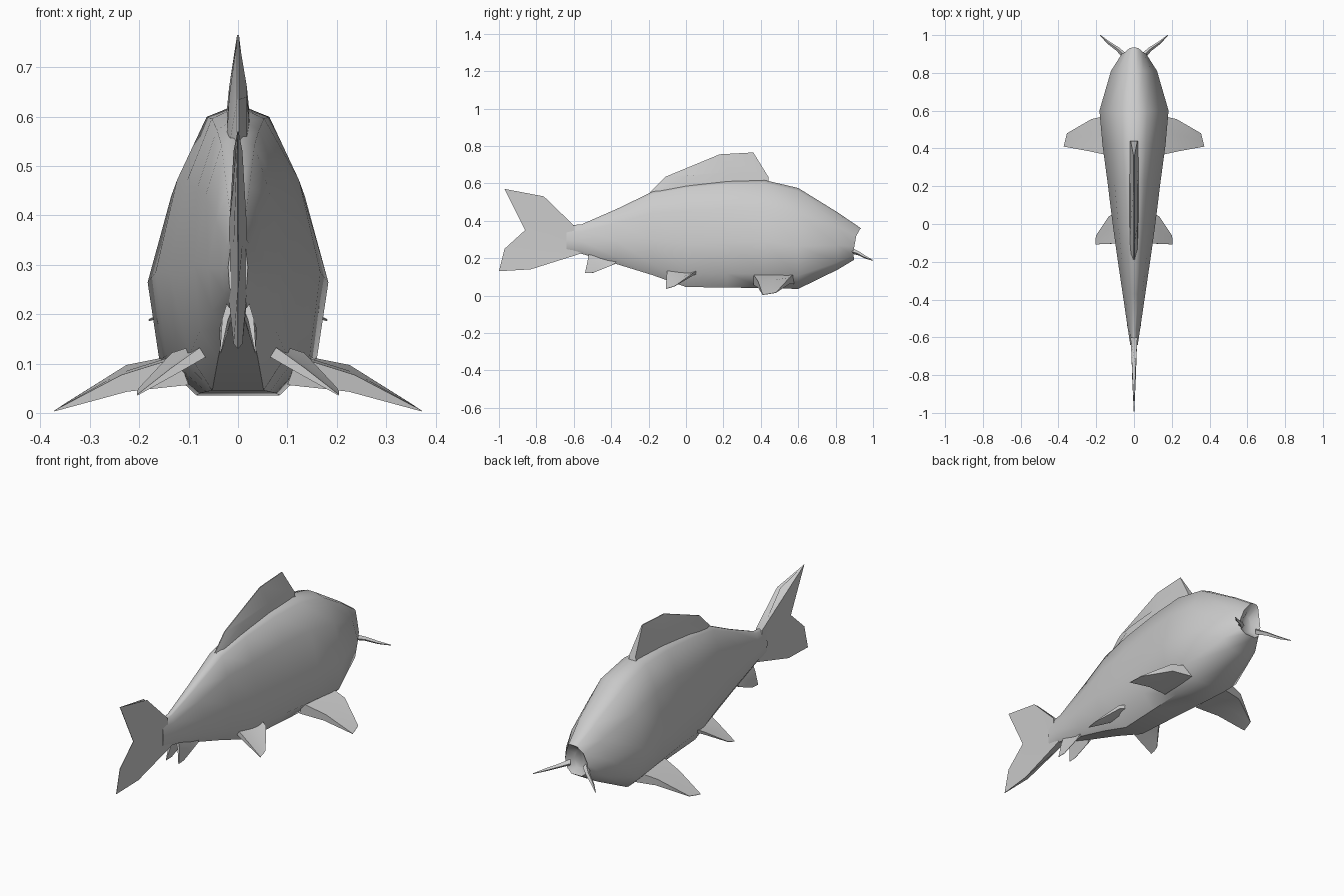
import bpy, bmesh
from math import radians
from mathutils import Vector


def finish(name, bm, angle=50, mirror=False):
    bmesh.ops.recalc_face_normals(bm, faces=bm.faces)
    me = bpy.data.meshes.new(name)
    bm.to_mesh(me)
    bm.free()
    ob = bpy.data.objects.new(name, me)
    bpy.context.collection.objects.link(ob)
    if mirror:
        ob.modifiers.new("mirror", "MIRROR")
    bpy.ops.object.select_all(action='DESELECT')
    ob.select_set(True)
    bpy.context.view_layer.objects.active = ob
    bpy.ops.object.shade_smooth_by_angle(angle=radians(angle))
    return ob


def loft(bm, rings):
    loops = [[bm.verts.new(p) for p in r] for r in rings]
    n = len(loops[0])
    for a, b in zip(loops, loops[1:]):
        for i in range(n):
            j = (i + 1) % n
            bm.faces.new((a[i], a[j], b[j], b[i]))
    bm.faces.new(loops[0])
    bm.faces.new(loops[-1])


def fin(name, rungs, thick, normal, mirror=False):
    """Tapered blade: rungs run root to tip, thick is the half thickness along each rung."""
    nv = Vector(normal).normalized()
    rings = []
    for r in rungs:
        up = [Vector(p) + nv * t for p, t in zip(r, thick)]
        down = [Vector(p) - nv * t for p, t in zip(r, thick)]
        rings.append(up + down[::-1])
    bm = bmesh.new()
    loft(bm, rings)
    return finish(name, bm, 60, mirror)


# body: cross-section as (width fraction, height fraction), lofted tail to head
half = [(0.12, 1.0), (0.38, 0.97), (0.74, 0.75), (1.0, 0.43), (0.87, 0.14), (0.46, 0.01)]
section = half + [(-w, h) for w, h in reversed(half)]
stations = [  # y, bottom z, top z, half width
    (-0.64, 0.235, 0.375, 0.02), (-0.56, 0.222, 0.38, 0.032), (-0.37, 0.165, 0.463, 0.06),
    (-0.18, 0.105, 0.555, 0.088), (0.0, 0.04, 0.59, 0.113), (0.22, 0.037, 0.613, 0.14),
    (0.42, 0.034, 0.617, 0.167), (0.60, 0.03, 0.575, 0.183), (0.81, 0.135, 0.445, 0.122)]
rings = [[(w * a, y, b + (t - b) * h) for a, h in section] for y, b, t, w in stations]
# blunt snout with a recessed mouth
lip_y = [0.935, 0.93, 0.91, 0.90, 0.895, 0.90]
lip_y += lip_y[::-1]
rings.append([(0.065 * a, y, 0.19 + 0.17 * h) for (a, h), y in zip(section, lip_y)])
rings.append([(0.03 * a, 0.875, 0.22 + 0.09 * h) for a, h in section])
bm = bmesh.new()
loft(bm, rings)
finish("body", bm)

# dorsal fin
fin("dorsal_fin", [
    [(0, 0.44, 0.58), (0, 0.44, 0.635), (0, 0.36, 0.765)],
    [(0, 0.24, 0.58), (0, 0.23, 0.66), (0, 0.18, 0.755)],
    [(0, 0.02, 0.55), (0, 0.0, 0.64), (0, -0.11, 0.635)],
    [(0, -0.16, 0.50), (0, -0.17, 0.54), (0, -0.19, 0.555)]],
    [0.026, 0.018, 0.002], (1, 0, 0))

# forked tail fin
fin("tail_fin", [
    [(0, -0.60, 0.375), (0, -0.76, 0.53), (0, -0.97, 0.57)],
    [(0, -0.60, 0.31), (0, -0.74, 0.34), (0, -0.86, 0.35)],
    [(0, -0.58, 0.25), (0, -0.74, 0.23), (0, -0.97, 0.25)],
    [(0, -0.56, 0.225), (0, -0.83, 0.14), (0, -1.0, 0.13)]],
    [0.018, 0.009, 0.001], (1, 0, 0))

# pectoral fins
fin("pectoral_fins", [
    [(0.11, 0.58, 0.09), (0.22, 0.555, 0.08), (0.355, 0.48, 0.015)],
    [(0.11, 0.48, 0.09), (0.23, 0.47, 0.065), (0.365, 0.44, 0.008)],
    [(0.11, 0.36, 0.085), (0.23, 0.385, 0.06), (0.372, 0.41, 0.004)]],
    [0.03, 0.018, 0.001], (0.35, 0, 1), True)

# pelvic fins
fin("pelvic_fins", [
    [(0.07, 0.07, 0.13), (0.13, 0.04, 0.115), (0.2, -0.06, 0.05)],
    [(0.07, -0.01, 0.125), (0.13, -0.03, 0.09), (0.204, -0.085, 0.042)],
    [(0.06, -0.1, 0.13), (0.13, -0.105, 0.085), (0.204, -0.108, 0.036)]],
    [0.012, 0.008, 0.001], (0.6, 0, 1), True)

# anal fins
fin("anal_fins", [
    [(0.015, -0.36, 0.21), (0.032, -0.38, 0.17), (0.034, -0.40, 0.16)],
    [(0.012, -0.45, 0.22), (0.028, -0.47, 0.16), (0.035, -0.495, 0.122)],
    [(0.012, -0.52, 0.23), (0.026, -0.525, 0.19), (0.036, -0.54, 0.12)]],
    [0.008, 0.006, 0.001], (1, 0, 0.2), True)

# barbels beside the mouth
path = [((0.045, 0.885, 0.24), 0.016), ((0.085, 0.925, 0.225), 0.011),
        ((0.135, 0.96, 0.205), 0.008), ((0.18, 1.0, 0.188), 0.002)]
side = Vector((0.6, -0.8, 0))
up = Vector((0, 0, 1))
bm = bmesh.new()
loft(bm, [[Vector(p) + d * r for d in (side, up, -side, -up)] for p, r in path])
finish("barbels", bm, 60, True)
